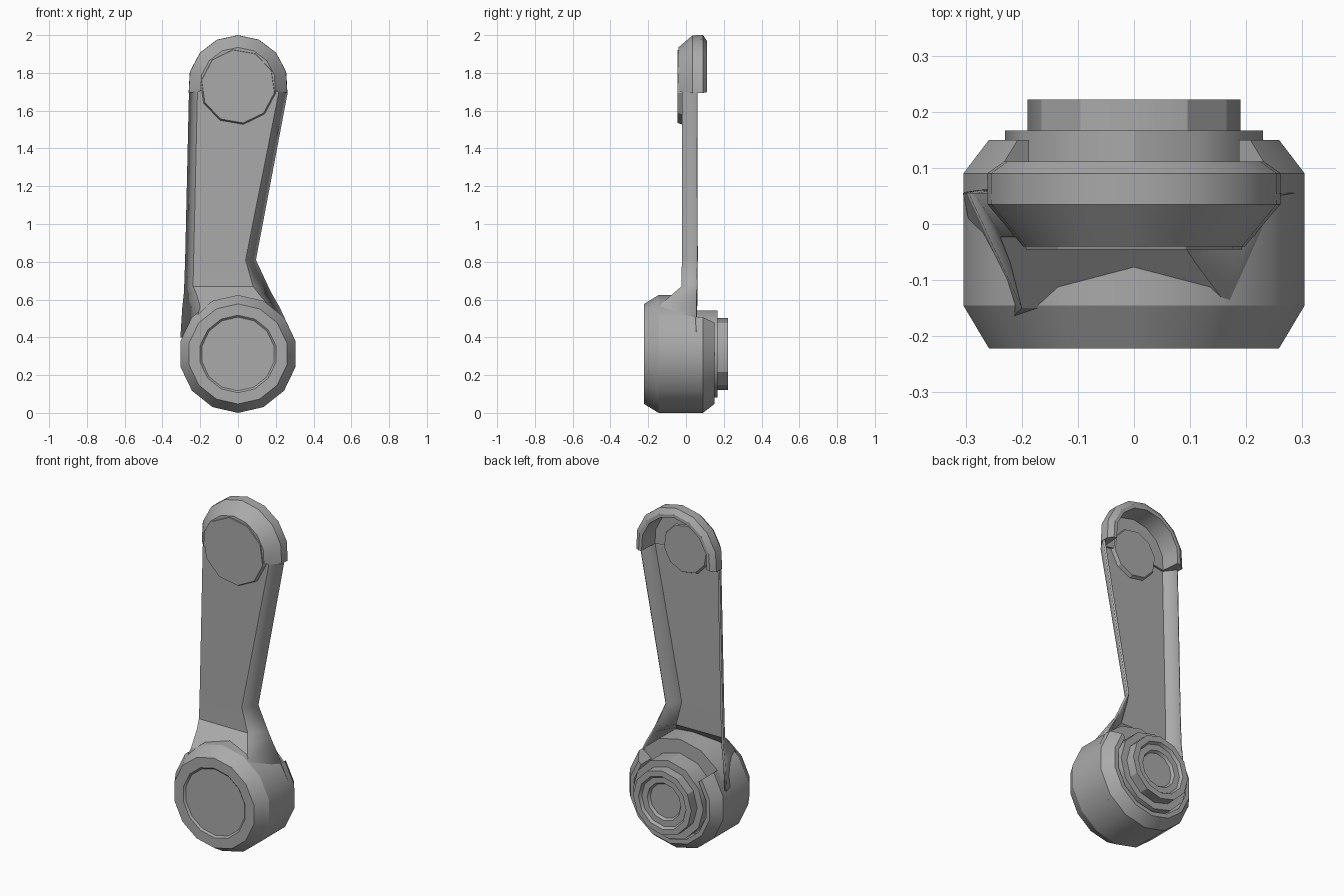
import bpy
import bmesh
from math import radians, sin, cos

if "Cube" in bpy.data.objects:
    bpy.data.objects.remove(bpy.data.objects["Cube"], do_unlink=True)

GREY = (0.4, 0.4, 0.4, 1)
grey = bpy.data.materials.new("grey metal")
grey.use_nodes = True
grey.diffuse_color = GREY
grey.node_tree.nodes["Principled BSDF"].inputs["Base Color"].default_value = GREY

HUB_Z, HEAD_Z = 0.312, 1.735


def finish(name, bm, angle=30):
    mesh = bpy.data.meshes.new(name)
    bm.to_mesh(mesh)
    bm.free()
    obj = bpy.data.objects.new(name, mesh)
    bpy.context.collection.objects.link(obj)
    mesh.materials.append(grey)
    bpy.ops.object.select_all(action="DESELECT")
    obj.select_set(True)
    bpy.context.view_layer.objects.active = obj
    bpy.ops.object.shade_smooth_by_angle(angle=radians(angle))
    return obj


def turned(name, profile, z, sides, start=-90, sweep=360, loop=False, x=0):
    """Turn a (radius, y) profile about a y axis; a partial sweep gets end caps."""
    bm = bmesh.new()
    full = sweep == 360
    rings = []
    for i in range(sides if full else sides + 1):
        a = radians(start + sweep * i / sides)
        rings.append([bm.verts.new((x + r * cos(a), y, z + r * sin(a))) for r, y in profile])
    pairs = list(zip(rings, rings[1:])) + ([(rings[-1], rings[0])] if full else [])
    count = len(profile) if loop else len(profile) - 1
    for a, b in pairs:
        for j in range(count):
            k = (j + 1) % len(profile)
            bm.faces.new((a[j], b[j], b[k], a[k]))
    if not full:
        bm.faces.new(rings[0])
        bm.faces.new(rings[-1])
    bmesh.ops.remove_doubles(bm, verts=bm.verts, dist=0.0005)
    bmesh.ops.recalc_face_normals(bm, faces=bm.faces)
    return finish(name, bm)


# Large hub, with a shallow recessed face at the front
turned("hub", [(0, -0.212), (0.195, -0.212), (0.205, -0.222), (0.265, -0.222),
               (0.312, -0.145), (0.312, 0.055), (0, 0.055)], HUB_Z, 14)
# Rear lip, open towards the arm
turned("hub_rear_lip", [(0.312, 0.045), (0.312, 0.09), (0.265, 0.15), (0.24, 0.15),
                        (0.24, 0.045)], HUB_Z, 10, -218.6, 257.2, True)
# Stepped rear boss with a socket and centre pin
turned("rear_boss", [(0, 0.05), (0.23, 0.05), (0.23, 0.167), (0.19, 0.167), (0.19, 0.222),
                     (0.155, 0.222), (0.145, 0.205), (0.11, 0.205), (0.1, 0.19),
                     (0, 0.19)], HUB_Z, 12)

# Arm: open-backed channel flaring into the hub
# each row: z, outer left, front left, front right, outer right, front y
rows = [(0.40, -0.305, -0.25, 0.25, 0.295, -0.20),
        (0.56, -0.295, -0.20, 0.17, 0.22, -0.15),
        (0.63, -0.287, -0.22, 0.11, 0.18, -0.07),
        (0.67, -0.285, -0.238, 0.08, 0.16, -0.024),
        (0.81, -0.28, -0.235, 0.04, 0.095, -0.022),
        (1.69, -0.26, -0.215, 0.215, 0.262, -0.022),
        (1.76, -0.258, -0.2, 0.2, 0.258, -0.022)]
bm = bmesh.new()
grid = [[bm.verts.new((x, y, z)) for x, y in ((ol, 0.055), (fl, yf), (fr, yf), (outer, 0.055))]
        for z, ol, fl, fr, outer, yf in rows]
for low, high in zip(grid, grid[1:]):
    for i in range(3):
        bm.faces.new((low[i], low[i + 1], high[i + 1], high[i]))
arm = finish("arm", bm)
shell = arm.modifiers.new("thickness", "SOLIDIFY")
shell.thickness = 0.012
shell.offset = -1

# Head: chamfered half shell, its hollow open to the back
turned("head_shell", [(0, -0.04), (0.2, -0.04), (0.264, 0.035), (0.265, 0.09), (0.235, 0.111),
                      (0.215, 0.111), (0.205, 0.0), (0, 0.0)], HEAD_Z, 8, -9, 198)
# Round front face and the inner disc behind it
turned("head_face", [(0, -0.045), (0.195, -0.045), (0.205, -0.015), (0, -0.015)],
       1.728, 10, -82)
turned("head_inner_disc", [(0, -0.012), (0.15, -0.012), (0.14, 0.008), (0, 0.008)],
       1.728, 10, -82)
